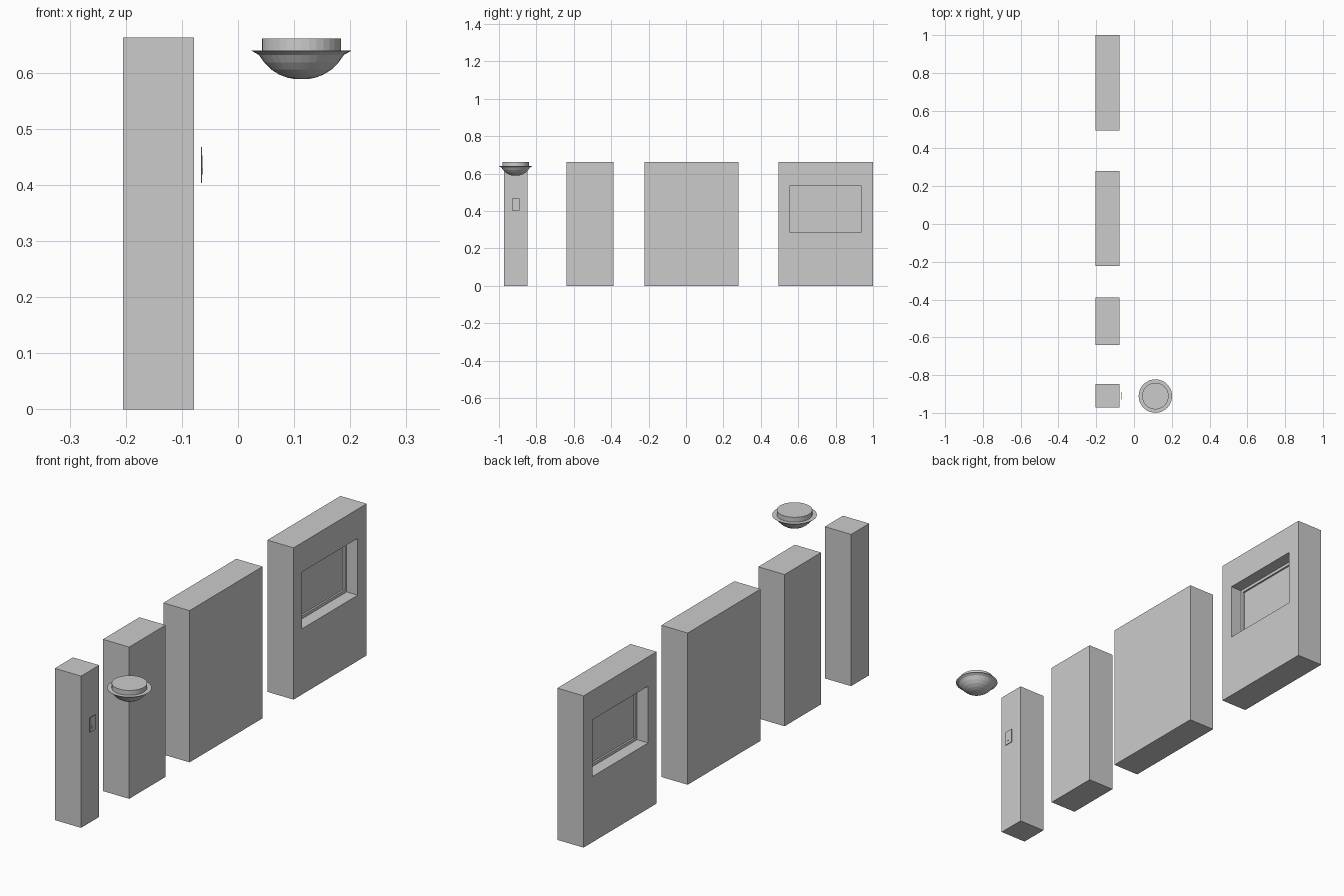
import bpy
import math

if "Cube" in bpy.data.objects:
    bpy.data.objects.remove(bpy.data.objects["Cube"])

X0, X1, H = -0.205, -0.078, 0.663   # wall faces and height
XM = (X0 + X1) / 2


def mesh(name, verts, faces):
    me = bpy.data.meshes.new(name)
    me.from_pydata(verts, [], faces)
    me.update()
    ob = bpy.data.objects.new(name, me)
    bpy.context.collection.objects.link(ob)
    return ob


def box(name, x0, x1, y0, y1, z0, z1):
    v = [(x, y, z) for x in (x0, x1) for y in (y0, y1) for z in (z0, z1)]
    f = [(0, 1, 3, 2), (4, 6, 7, 5), (0, 4, 5, 1), (2, 3, 7, 6), (0, 2, 6, 4), (1, 5, 7, 3)]
    return mesh(name, v, f)


def ring(name, x0, x1, outer, inner):
    """Rectangular frame in the YZ plane; rects are (y0, y1, z0, z1)."""
    v = []
    for x in (x0, x1):
        for a, b, c, d in (outer, inner):
            v += [(x, a, c), (x, b, c), (x, b, d), (x, a, d)]
    f = []
    for i in range(4):
        j = (i + 1) % 4
        f += [(i, 4 + i, 4 + j, j), (8 + i, 8 + j, 12 + j, 12 + i),
              (i, j, 8 + j, 8 + i), (4 + i, 12 + i, 12 + j, 4 + j)]
    return mesh(name, v, f)


def lathe(name, profile, cx, cy, n=32):
    """Revolve (radius, z) points about a vertical axis and cap both ends."""
    v = [(cx + r * math.cos(2 * math.pi * k / n), cy + r * math.sin(2 * math.pi * k / n), z)
         for r, z in profile for k in range(n)]
    f = [(i * n + k, i * n + (k + 1) % n, (i + 1) * n + (k + 1) % n, (i + 1) * n + k)
         for i in range(len(profile) - 1) for k in range(n)]
    last = (len(profile) - 1) * n
    f += [tuple(reversed(range(n))), tuple(range(last, last + n))]
    return mesh(name, v, f)


# solid wall panels
for name, y0, y1 in (("narrow_wall", -0.972, -0.847),
                     ("half_wall", -0.640, -0.388),
                     ("full_wall", -0.223, 0.281)):
    box(name, X0, X1, y0, y1, 0, H)

# window wall with frame and pane
opening = (0.554, 0.938, 0.287, 0.535)
inner = (0.567, 0.925, 0.300, 0.522)
ring("window_wall", X0, X1, (0.495, 1.0, 0, H), opening)
ring("window_frame", XM - 0.010, XM + 0.010, opening, inner)
box("window_pane", XM - 0.002, XM + 0.002, *inner)

# light switch, standing slightly off the narrow wall
SY, SZ = -0.910, 0.436
plate = (SY - 0.020, SY + 0.020, SZ - 0.032, SZ + 0.032)
hole = (SY - 0.010, SY + 0.010, SZ - 0.017, SZ + 0.017)
ring("switch_plate", -0.0662, -0.0638, plate, hole)
rocker = box("switch_rocker", -0.0662, -0.0625, *hole)
for v in rocker.data.vertices:      # tilt the rocker face
    if v.co.x > -0.064 and v.co.z > SZ:
        v.co.x -= 0.001

# ceiling lamp: mounting disc, thin rim and shallow bowl
lathe("ceiling_lamp",
      [(0.010, 0.5885), (0.024, 0.591), (0.040, 0.597), (0.054, 0.606), (0.066, 0.618),
       (0.076, 0.632), (0.0885, 0.639), (0.0885, 0.640), (0.0705, 0.640), (0.0705, 0.661)],
      0.113, -0.911)
